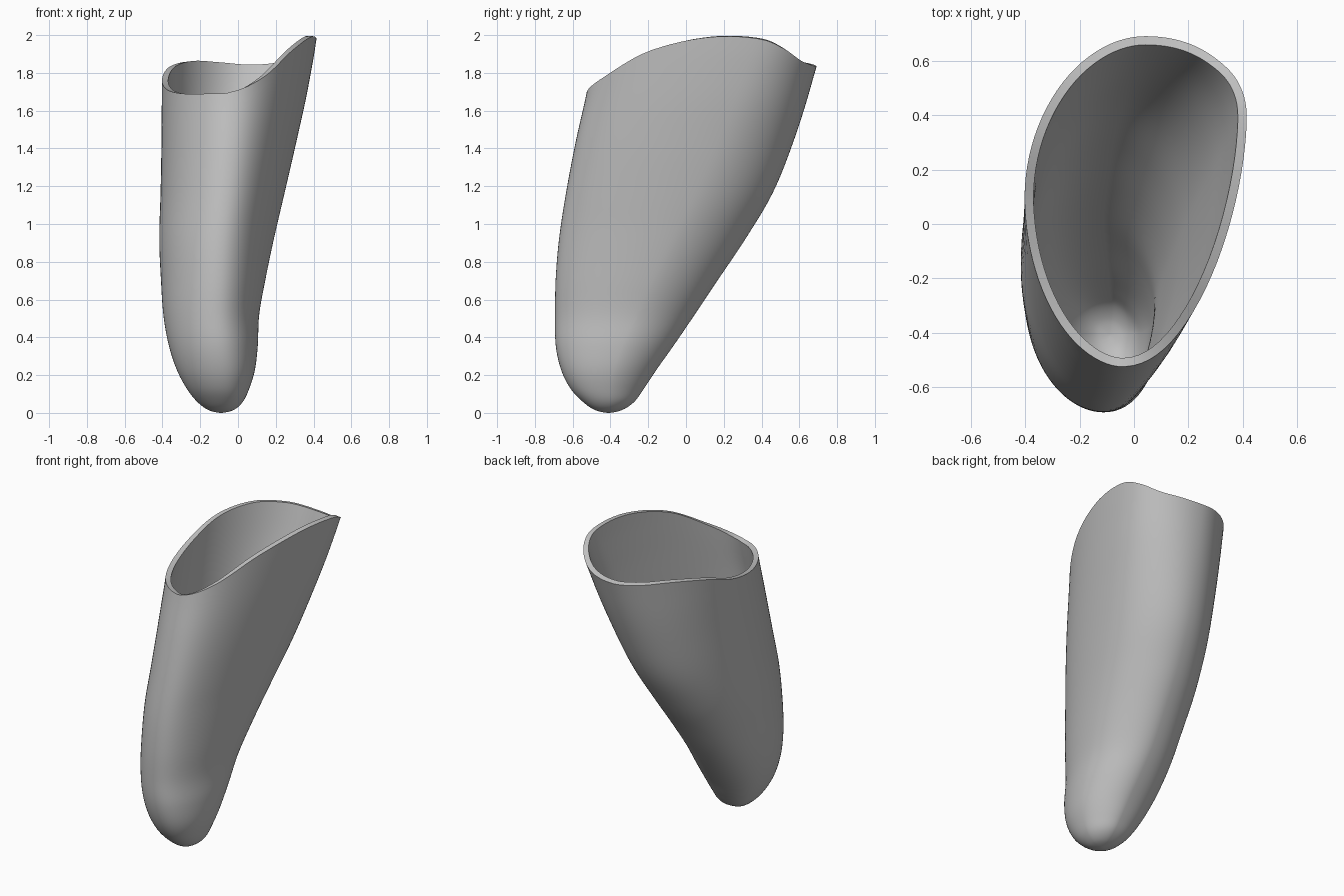
import bpy
import bmesh
import math

cube = bpy.data.objects.get("Cube")
if cube:
    bpy.data.objects.remove(cube, do_unlink=True)

SEGMENTS, RINGS, STEP = 96, 64, 0.12

# Section extents (left x, right x, front y, back y) at heights (STEP * row) squared
EXTENTS = [
    (-.09, -.09, -.41, -.41), (-.155, -.025, -.48, -.34),
    (-.215, .025, -.545, -.275), (-.272, .06, -.612, -.222),
    (-.325, .09, -.662, -.155), (-.367, .105, -.69, -.063),
    (-.395, .112, -.693, .045), (-.408, .145, -.69, .17),
    (-.417, .19, -.672, .315), (-.41, .247, -.635, .46),
    (-.405, .31, -.583, .57), (-.403, .375, -.517, .665),
    (-.4, .425, -.47, .745),
]
# Rim height around the opening, from +x through the back, counterclockwise
RIM = [1.977, 1.925, 1.865, 1.84, 1.835, 1.85, 1.86, 1.83,
       1.76, 1.71, 1.69, 1.69, 1.7, 1.78, 1.92, 1.99]


def spline(a, b, c, d, f):
    """Smooth curve from b to c."""
    return b + 0.5 * f * (c - a + f * (2 * a - 5 * b + 4 * c - d + f * (3 * (b - c) + d - a)))


def rim_height(angle):
    pos = angle / math.tau * len(RIM)
    i = int(pos)
    return spline(*(RIM[(i + k) % len(RIM)] for k in (-1, 0, 1, 2)), pos - i)


def extents(z):
    pos = math.sqrt(z) / STEP
    last = len(EXTENTS) - 1
    i = min(int(pos), last - 1)
    rows = [EXTENTS[min(max(i + k, 0), last)] for k in (-1, 0, 1, 2)]
    return [spline(*column, pos - i) for column in zip(*rows)]


def roundness(c, s, z):
    """Curve powers in x and y: below one is fuller, above one is flatter."""
    if s < 0 and c > 0:
        return 0.92, 0.92 + 0.32 * min(z, 1)
    if s < 0:
        return 1.06, 1.06
    if c > 0:
        return (1.15 - 0.13 * z,) * 2
    return (0.72 + 0.19 * z,) * 2


def shell_point(angle, z):
    """Egg-shaped section made of four quarter curves."""
    left, right, front, back = extents(z)
    c, s = math.cos(angle), math.sin(angle)
    power_x, power_y = roundness(c, s, z)
    widest = 0.53 + 0.1 * z if c > 0 else 0.52
    mid_y = front + (back - front) * widest
    mid_x = left + (right - left) * (0.56 if s > 0 else 0.58 - 0.06 * z)
    x = mid_x + ((right if c > 0 else left) - mid_x) * abs(c) ** power_x
    y = mid_y + ((back if s > 0 else front) - mid_y) * abs(s) ** power_y
    return x, y, z


# Outer shell: rounded closed tip rising to the wavy rim
bm = bmesh.new()
tip = bm.verts.new(shell_point(0, 0))
rings = []
for r in range(1, RINGS + 1):
    level = (r / RINGS) ** 2
    ring = []
    for k in range(SEGMENTS):
        angle = math.tau * k / SEGMENTS
        ring.append(bm.verts.new(shell_point(angle, level * rim_height(angle))))
    rings.append(ring)
for k in range(SEGMENTS):
    n = (k + 1) % SEGMENTS
    bm.faces.new((tip, rings[0][n], rings[0][k]))
    for low, high in zip(rings, rings[1:]):
        bm.faces.new((low[k], low[n], high[n], high[k]))

mesh = bpy.data.meshes.new("socket_shell")
bm.to_mesh(mesh)
bm.free()
shell = bpy.data.objects.new("socket_shell", mesh)
bpy.context.collection.objects.link(shell)

# Single grey material
grey = bpy.data.materials.new("plain_grey")
grey.use_nodes = True
colour = (0.53, 0.53, 0.53, 1)
grey.diffuse_color = colour
grey.node_tree.nodes["Principled BSDF"].inputs["Base Color"].default_value = colour
mesh.materials.append(grey)

# Wall thickness, grown inward
bpy.ops.object.select_all(action="DESELECT")
shell.select_set(True)
bpy.context.view_layer.objects.active = shell
wall = shell.modifiers.new("wall", "SOLIDIFY")
wall.thickness = 0.033
wall.offset = -1
bpy.ops.object.modifier_apply(modifier=wall.name)
bpy.ops.object.shade_smooth_by_angle(angle=math.radians(40))
